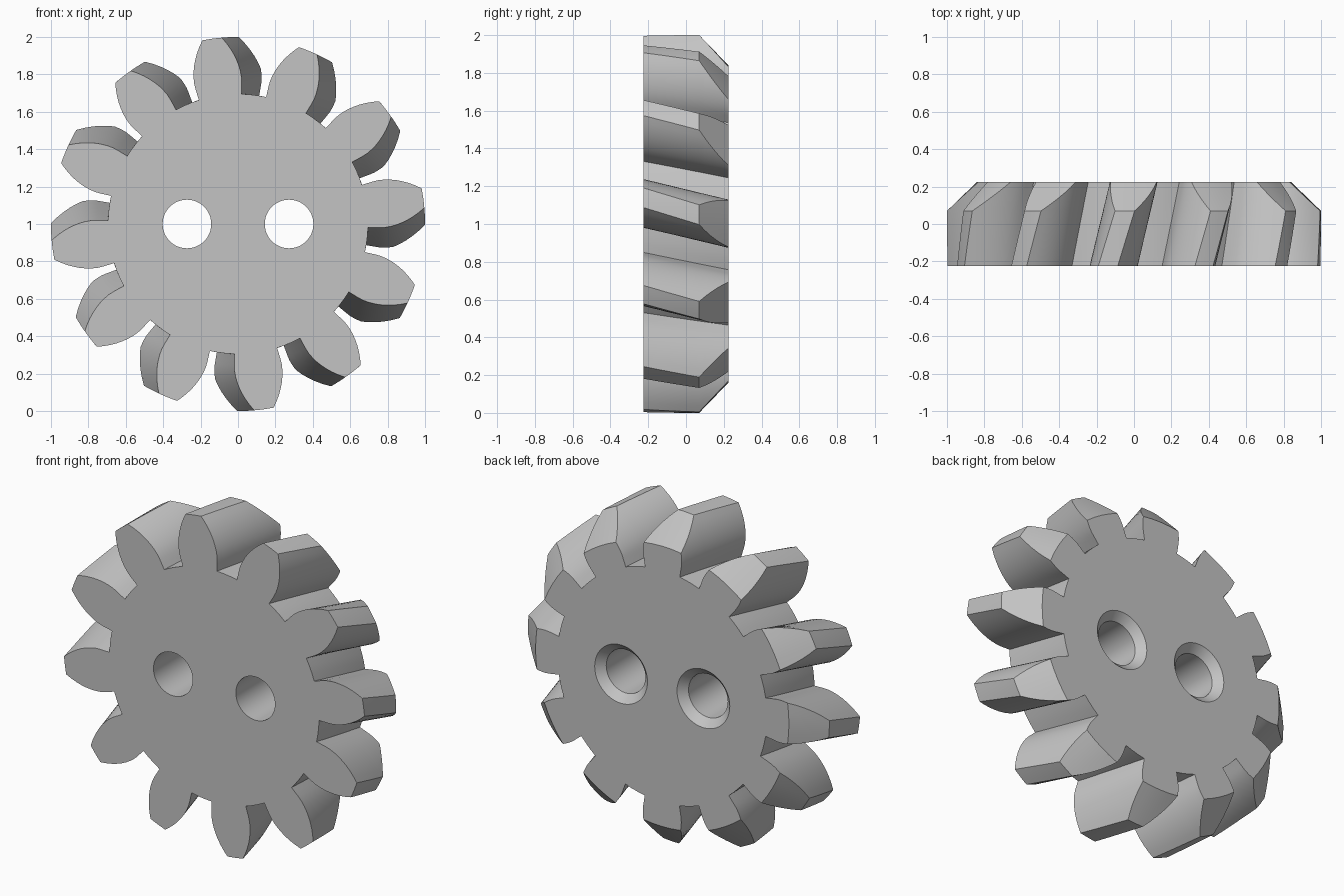
import bpy, bmesh
from math import sin, cos, radians, pi

cube = bpy.data.objects.get("Cube")
if cube:
    bpy.data.objects.remove(cube, do_unlink=True)

TEETH = 12
ROOT, TIP, BACK_TIP = 0.695, 1.0, 0.84
FRONT, CHAMFER, BACK = -0.225, 0.07, 0.225
TWIST = 7.9        # degrees of helix across the thickness
START = 98.0       # angle of the first tooth on the front face
HOLE_R, HOLE_X, SINK = 0.13, 0.273, 0.045

grey = bpy.data.materials.new("plain grey")
grey.use_nodes = True
grey.diffuse_color = (0.55, 0.55, 0.55, 1)
grey.node_tree.nodes["Principled BSDF"].inputs["Base Color"].default_value = (0.55, 0.55, 0.55, 1)


def half_angle(r):
    """Half width of a tooth in degrees at radius r."""
    t = max(0, (r - 0.76) / (TIP - 0.76))
    return 9.5 - 6.5 * t ** 1.65


def tooth_section(tip):
    """(radius, angle) points of one tooth and the root arc after it, clockwise."""
    radii = [ROOT + (tip - ROOT) * i / 10 for i in range(11)]
    points = [(r, half_angle(r)) for r in radii]
    w = half_angle(tip)
    points += [(tip, w * s) for s in (0.5, 0, -0.5)]
    points += [(r, -half_angle(r)) for r in reversed(radii)]
    gap = 360 / TEETH - 2 * half_angle(ROOT)
    points += [(ROOT, -half_angle(ROOT) - gap * i / 3) for i in (1, 2)]
    return points


def bridge(bm, rings):
    """Skin a stack of closed rings and cap both ends."""
    n = len(rings[0])
    for a, b in zip(rings, rings[1:]):
        for i in range(n):
            j = (i + 1) % n
            bm.faces.new((a[i], a[j], b[j], b[i]))
    bm.faces.new(rings[0])
    bm.faces.new(rings[-1])


def make_object(name, bm):
    bmesh.ops.recalc_face_normals(bm, faces=bm.faces)
    mesh = bpy.data.meshes.new(name)
    bm.to_mesh(mesh)
    bm.free()
    mesh.materials.append(grey)
    obj = bpy.data.objects.new(name, mesh)
    bpy.context.collection.objects.link(obj)
    return obj


# Helical gear body, tapered towards the back
levels = [(FRONT + (CHAMFER - FRONT) * i / 6, TIP) for i in range(7)]
levels += [(CHAMFER + (BACK - CHAMFER) * i / 5, TIP + (BACK_TIP - TIP) * i / 5) for i in range(1, 6)]
bm = bmesh.new()
rings = []
for y, tip in levels:
    turn = START - TWIST * (y - FRONT) / (BACK - FRONT)
    ring = []
    for k in range(TEETH):
        for r, a in tooth_section(tip):
            t = radians(turn - k * 360 / TEETH + a)
            ring.append(bm.verts.new((r * cos(t), y, 1 + r * sin(t))))
    rings.append(ring)
bridge(bm, rings)
gear = make_object("helical_gear", bm)

# Two through holes, countersunk at the back
bm = bmesh.new()
profile = [(FRONT - 0.1, HOLE_R), (BACK - SINK, HOLE_R), (BACK + 0.05, HOLE_R + SINK + 0.05)]
for side in (-1, 1):
    bridge(bm, [[bm.verts.new((side * HOLE_X + r * cos(2 * pi * i / 48), y, 1 + r * sin(2 * pi * i / 48)))
                 for i in range(48)] for y, r in profile])
cutter = make_object("hole_cutter", bm)
cutter.hide_render = True

cut = gear.modifiers.new("holes", 'BOOLEAN')
cut.operation = 'DIFFERENCE'
cut.solver = 'EXACT'
cut.object = cutter

bpy.ops.object.select_all(action='DESELECT')
gear.select_set(True)
bpy.context.view_layer.objects.active = gear
bpy.ops.object.modifier_apply(modifier=cut.name)
bpy.data.objects.remove(cutter, do_unlink=True)
bpy.ops.object.shade_smooth_by_angle(angle=radians(25))
